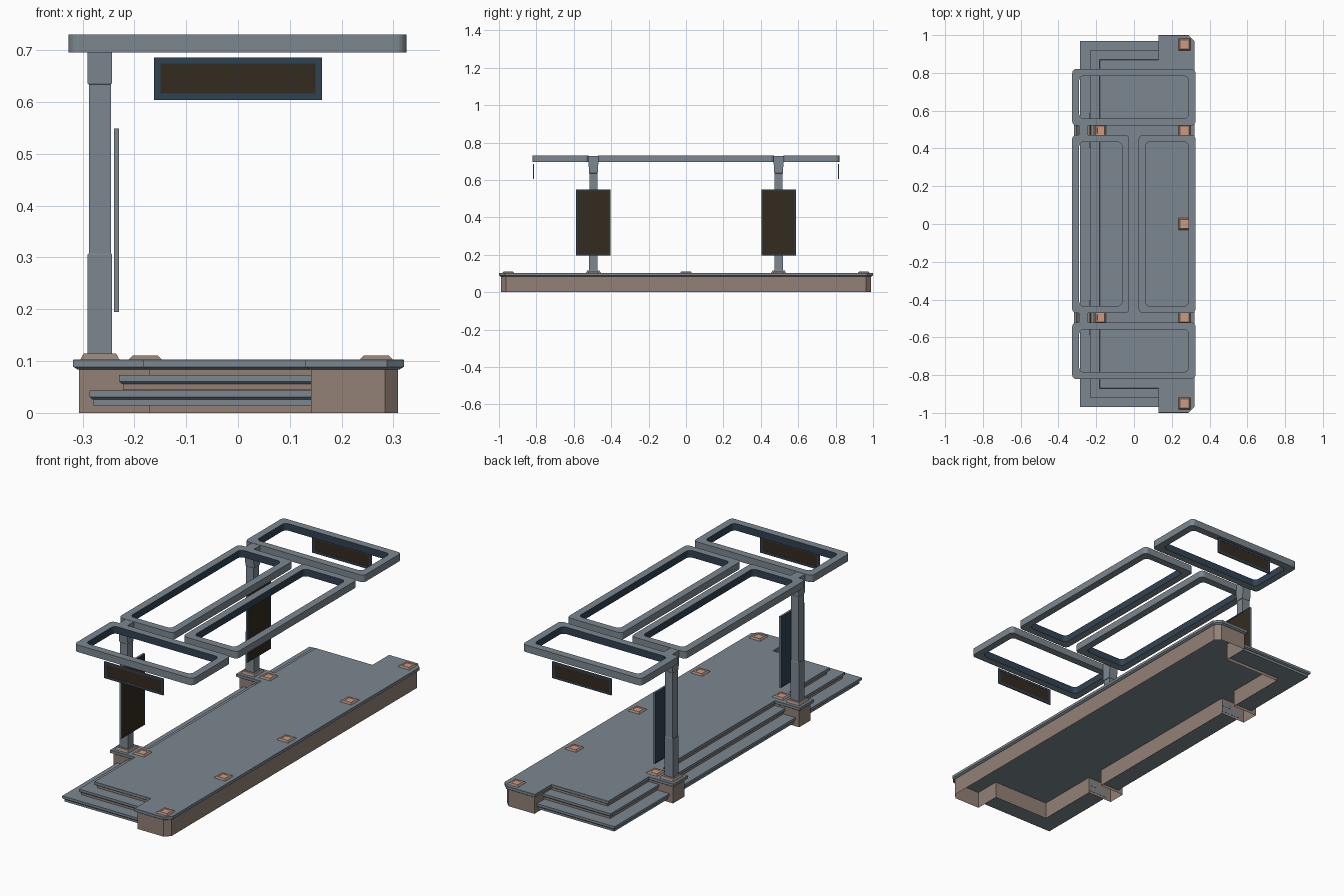
import bpy, bmesh, math
from mathutils import Vector

if "Cube" in bpy.data.objects:
    bpy.data.objects.remove(bpy.data.objects["Cube"])


def material(name, rgb):
    m = bpy.data.materials.new(name)
    m.diffuse_color = (*rgb, 1)
    m.use_nodes = True
    m.node_tree.nodes["Principled BSDF"].inputs["Base Color"].default_value = m.diffuse_color
    return m


SLATE = material("slate grey", (0.2, 0.245, 0.28))
BROWN = material("warm brown", (0.29, 0.22, 0.18))
DARK = material("dark screen", (0.033, 0.024, 0.014))
SALMON = material("copper lamp", (0.62, 0.32, 0.21))
NAVY = material("dark blue trim", (0.03, 0.055, 0.085))


def inset(pts, d):
    """Mitred inward offset of a counter-clockwise outline."""
    out = []
    for i, p in enumerate(pts):
        p, a, b = Vector(p), Vector(pts[i - 1]), Vector(pts[(i + 1) % len(pts)])
        e, f = (p - a).normalized(), (b - p).normalized()
        n, m = Vector((-e.y, e.x)), Vector((-f.y, f.x))
        out.append(p + (n + m) * d / (1 + n.dot(m)))
    return out


def rrect(x0, x1, y0, y1, r, seg=5):
    """Counter-clockwise rounded rectangle."""
    pts = []
    for k, (cx, cy) in enumerate([(x1 - r, y1 - r), (x0 + r, y1 - r),
                                  (x0 + r, y0 + r), (x1 - r, y0 + r)]):
        for s in range(seg + 1):
            a = math.pi / 2 * (k + s / seg)
            pts.append((cx + r * math.cos(a), cy + r * math.sin(a)))
    return pts


def rect(cx, cy, hx, hy):
    return [(cx + hx, cy - hy), (cx + hx, cy + hy), (cx - hx, cy + hy), (cx - hx, cy - hy)]


def finish(name, bm, mats):
    me = bpy.data.meshes.new(name)
    bm.to_mesh(me)
    bm.free()
    for m in mats:
        me.materials.append(m)
    ob = bpy.data.objects.new(name, me)
    bpy.context.collection.objects.link(ob)
    return ob


def loft(name, rings, mats, bottom=True, top=True, ring=False, band_mats={}, top_mat=0):
    """Skin a stack of (outline, z) rings; ring=True closes the profile."""
    bm = bmesh.new()
    vs = [[bm.verts.new((p[0], p[1], z)) for p in pts] for pts, z in rings]
    n = len(vs[0])
    for k in range(len(vs) if ring else len(vs) - 1):
        a, b = vs[k], vs[(k + 1) % len(vs)]
        for i in range(n):
            j = (i + 1) % n
            bm.faces.new((a[i], a[j], b[j], b[i])).material_index = band_mats.get(k, 0)
    if not ring:
        if bottom:
            bm.faces.new(vs[0][::-1])
        if top:
            bm.faces.new(vs[-1]).material_index = top_mat
    return finish(name, bm, mats)


def mirrored(half):
    """Close a y > 0 half outline with its mirror image."""
    return half + [(x, -y) for x, y in reversed(half)]


def slab(name, pts, z0, z1, lip=0.008):
    """Tread slab with a tapered lower edge."""
    loft(name, [(inset(pts, lip), z0), (pts, z0 + 0.005), (pts, z1 - 0.001),
                (inset(pts, 0.001), z1)], [SLATE])


def panel(name, centre, u, v, n, hu, hv, t, rim, back):
    """Thin framed screen: u, v span the face, n is its normal."""
    bm = bmesh.new()
    c, u, v, n = Vector(centre), Vector(u), Vector(v), Vector(n)
    rows = []
    for d, s in ((-t / 2 + 0.001, rim), (-t / 2, rim), (-t / 2, 0),
                 (t / 2, 0), (t / 2, rim), (t / 2 - 0.001, rim)):
        rows.append([bm.verts.new(c + u * a * (hu - s) + v * b * (hv - s) + n * d)
                     for a, b in ((-1, -1), (1, -1), (1, 1), (-1, 1))])
    for k, (a, b) in enumerate(zip(rows, rows[1:])):
        for i in range(4):
            f = bm.faces.new((a[i], a[(i + 1) % 4], b[(i + 1) % 4], b[i]))
            f.material_index = 0 if k == 2 else 2
    bm.faces.new(rows[0][::-1]).material_index = back
    bm.faces.new(rows[-1]).material_index = 1
    bmesh.ops.recalc_face_normals(bm, faces=bm.faces[:])
    finish(name, bm, [SLATE, DARK, NAVY])


PY = 0.495  # post position along the platform

# Platform deck with tongues under the posts, and its hollow base wall
deck = mirrored([(0.32, 0.968), (0.288, 1.0), (0.13, 1.0), (0.13, 0.87), (-0.182, 0.87),
                 (-0.182, PY + 0.056), (-0.318, PY + 0.056), (-0.318, PY - 0.056),
                 (-0.182, PY - 0.056)])
slab("platform_deck", deck, 0.084, 0.103)
wall = inset(deck, 0.011)
loft("base_wall", [(wall, 0), (wall, 0.085)], [BROWN], bottom=False, top=False)


# Two steps: straight run between the pedestals, corner runs around both ends
def step_runs(x, y):
    xi, yi, ya, yb = -0.173, 0.861, PY + 0.044, PY - 0.044
    corner = [(0.141, yi), (0.141, y), (x, y), (x, ya), (xi, ya), (xi, yi)]
    return {"rear": corner, "front": [(a, -b) for a, b in reversed(corner)],
            "middle": [(xi, -yb), (xi, yb), (x, yb), (x, -yb)]}


def step_lips(pts, d):
    """Pull only the exposed outer edges in by d."""
    xm, ym = min(p[0] for p in pts), max(abs(p[1]) for p in pts)
    return [(x + d if x == xm else x,
             y - math.copysign(d, y) if abs(y) == ym and ym > 0.8 else y) for x, y in pts]


for i, (x, y, z0, z1) in enumerate([(-0.287, 0.97, 0.026, 0.043), (-0.23, 0.92, 0.056, 0.073)]):
    for part, pts in step_runs(x, y).items():
        inner, riser = step_lips(pts, 0.006), step_lips(pts, 0.008)
        loft(f"{part}_step_{i + 1}", [(inner, z0), (pts, z0 + 0.005), (pts, z1)], [SLATE])
        loft(f"{part}_step_riser_{i + 1}", [(riser, z0 - 0.012), (riser, z0 + 0.001)],
             [SLATE if i == 0 else BROWN], top=False)

# Deck lamps: brown bezel with a sunken copper centre
for i, (x, y) in enumerate([(0.267, 0.95), (0.267, PY), (0.267, 0), (0.267, -PY),
                            (0.267, -0.95), (-0.179, PY), (-0.179, -PY)]):
    h = [0.032, 0.024, 0.016, 0.015]
    z = [0.1025, 0.111, 0.111, 0.109]
    loft(f"deck_lamp_{i + 1}", [(rect(x, y, a, a), b) for a, b in zip(h, z)],
         [BROWN, SALMON], bottom=False, band_mats={1: 1, 2: 1}, top_mat=1)

# Posts with collars, upright screens and hanging signs on both ends
for side, s in (("front", -1), ("rear", 1)):
    px, py = -0.2665, s * PY
    loft(f"{side}_post_collar", [(rect(px, py, 0.038, 0.04), 0.1025),
                                 (rect(px, py, 0.031, 0.033), 0.115)], [BROWN])
    prof = [(0.0235, 0.0225, 0.11), (0.0235, 0.0225, 0.306), (0.0215, 0.0215, 0.308),
            (0.0215, 0.0215, 0.634), (0.0235, 0.023, 0.636), (0.0235, 0.0265, 0.695),
            (0.0235, 0.0265, 0.729)]
    loft(f"{side}_post", [(rect(px, py, a, b), z) for a, b, z in prof], [SLATE])
    panel(f"{side}_upright_screen", (-0.2345, py, 0.372), (0, 1, 0), (0, 0, 1), (1, 0, 0),
          0.092, 0.177, 0.0095, 0.006, 2)
    panel(f"{side}_hanging_sign", (0, s * 0.816, 0.645), (1, 0, 0), (0, 0, 1), (0, 1, 0),
          0.162, 0.041, 0.006, 0.012, 1)


# Canopy: four open rounded frames with a dark blue inner face
def roof_frame(name, x0, x1, y0, y1, w=0.037):
    def at(d, r):
        return rrect(x0 + d, x1 - d, y0 + d, y1 - d, r)
    loft(name, [(at(0, 0.02), 0.695), (at(0, 0.02), 0.73), (at(w, 0.022), 0.73),
                (at(w, 0.022), 0.695)], [SLATE, NAVY], ring=True, band_mats={2: 1})


roof_frame("roof_frame_front", -0.327, 0.325, -0.82, -0.522)
roof_frame("roof_frame_rear", -0.327, 0.325, 0.522, 0.82)
roof_frame("roof_frame_left", -0.327, -0.027, -0.471, 0.471)
roof_frame("roof_frame_right", 0.025, 0.325, -0.471, 0.471)
